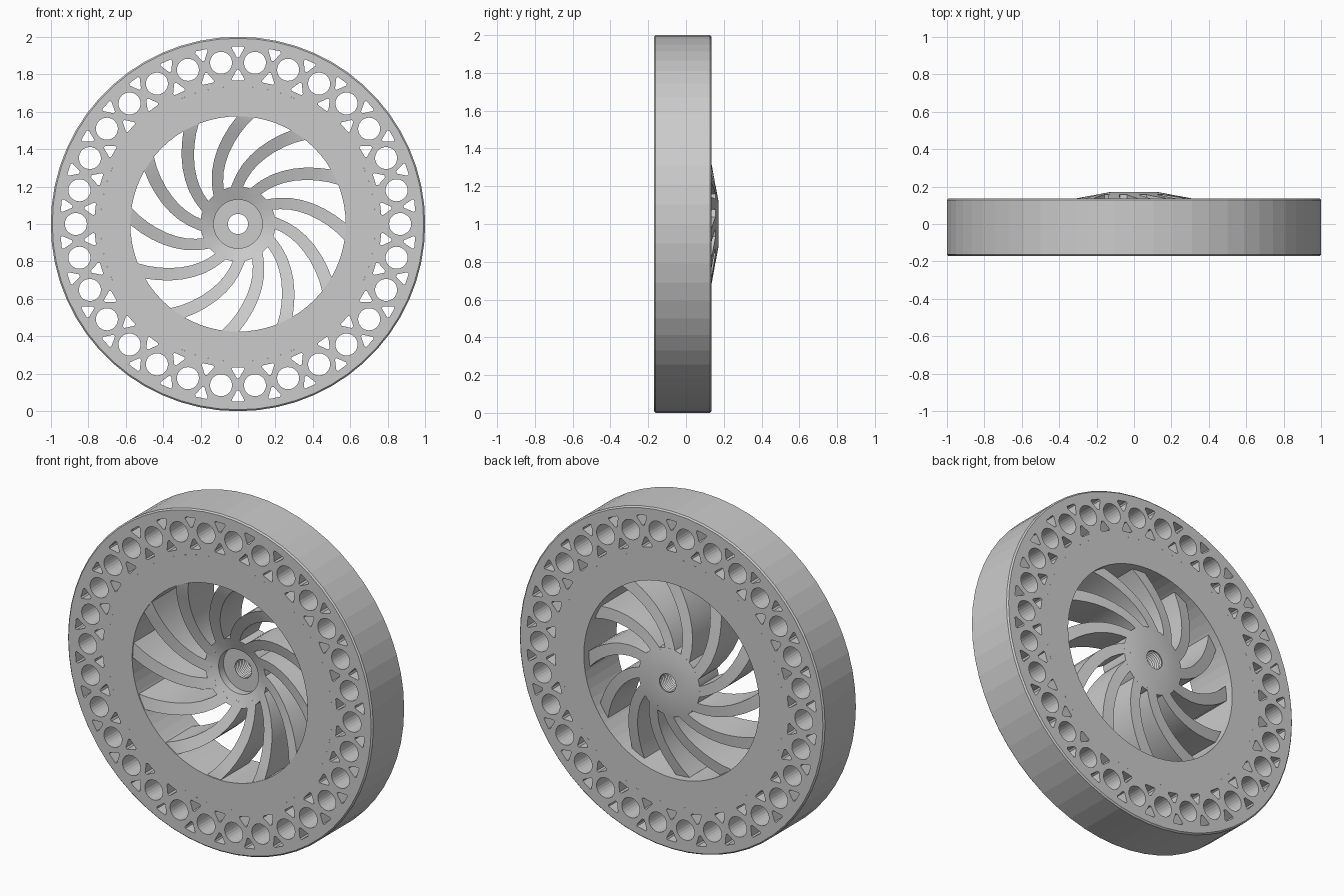
import bpy, bmesh
from math import sin, cos, radians, pi, tau, hypot, atan2
from mathutils import Vector

if "Cube" in bpy.data.objects:
    bpy.data.objects.remove(bpy.data.objects["Cube"])

FRONT, BACK = -0.17, 0.135


def finish(name, bm):
    bmesh.ops.recalc_face_normals(bm, faces=bm.faces)
    me = bpy.data.meshes.new(name)
    bm.to_mesh(me)
    bm.free()
    ob = bpy.data.objects.new(name, me)
    ob.location.z = 1
    bpy.context.collection.objects.link(ob)
    return ob


def smooth(ob, angle=30):
    bpy.ops.object.select_all(action='DESELECT')
    ob.select_set(True)
    bpy.context.view_layer.objects.active = ob
    bpy.ops.object.shade_smooth_by_angle(angle=radians(angle))


def lathe(name, profile, n):
    """Spin a closed (radius, y) profile round the axle."""
    bm = bmesh.new()
    rings = [[bm.verts.new((r * cos(tau * i / n), y, r * sin(tau * i / n)))
              for r, y in profile] for i in range(n)]
    m = len(profile)
    for i in range(n):
        a, b = rings[i], rings[(i + 1) % n]
        for j in range(m):
            k = (j + 1) % m
            bm.faces.new((a[j], a[k], b[k], b[j]))
    return finish(name, bm)


def prism(bm, pts, y0, y1):
    """Extrude an outline of (x, z) points; y0 and y1 are functions of radius."""
    f = [bm.verts.new((x, y0(hypot(x, z)), z)) for x, z in pts]
    b = [bm.verts.new((x, y1(hypot(x, z)), z)) for x, z in pts]
    n = len(pts)
    for i in range(n):
        j = (i + 1) % n
        bm.faces.new((f[i], f[j], b[j], b[i]))
    return f, b


# Tyre with a small edge bevel
c = 0.008
tyre = lathe("tyre", [(0.735, FRONT), (1 - c, FRONT), (1, FRONT + c),
                      (1, BACK - c), (1 - c, BACK), (0.735, BACK)], 60)

# Cutter: 30 round holes with blunt triangles between them
bm = bmesh.new()


def cut(pts):
    f, b = prism(bm, pts, lambda r: -0.4, lambda r: 0.4)
    bm.faces.new(f)
    bm.faces.new(b)


def turned(pts, a):
    # local (sideways, outward) to wheel (x, z)
    return [(v * cos(a) - u * sin(a), v * sin(a) + u * cos(a)) for u, v in pts]


circle = [(0.059 * cos(tau * i / 24), 0.866 + 0.059 * sin(tau * i / 24)) for i in range(24)]
outer_tri = [(-0.006, 0.890), (0.006, 0.890), (0.034, 0.940),
             (0.029, 0.949), (-0.029, 0.949), (-0.034, 0.940)]
inner_tri = [(-0.006, 0.824), (0.006, 0.824), (0.034, 0.775),
             (0.029, 0.766), (-0.029, 0.766), (-0.034, 0.775)]
for k in range(30):
    cut(turned(circle, radians(12 * k)))
    for tri in (outer_tri, inner_tri):
        cut(turned(tri, radians(12 * k + 6)))
cutter = finish("hole_cutter", bm)
cutter.hide_render = True
mod = tyre.modifiers.new("holes", 'BOOLEAN')
mod.object = cutter
mod.operation = 'DIFFERENCE'
mod.solver = 'EXACT'
bpy.context.view_layer.objects.active = tyre
bpy.ops.object.modifier_apply(modifier=mod.name)
bpy.data.objects.remove(cutter)

# Rim pressed inside the tyre
lathe("rim", [(0.575, FRONT), (0.735, FRONT), (0.735, BACK), (0.575, BACK)], 72)


# Dished front and back faces shared by hub and blades
def front_y(r):
    return max(FRONT + 0.003, -0.165 + (0.575 - r) * 0.38)


def back_y(r):
    return 0.172 - max(0, r - 0.12) * 0.185


# Hub with counterbore and threaded bore
thread = []
for i in range(8):
    y = 0.165 - i * 0.014
    thread += [(0.054, y), (0.064, y - 0.007)]
hub = lathe("hub", [(0.054, 0.172), (0.12, 0.172), (0.2, back_y(0.2)),
                    (0.2, front_y(0.2)), (0.13, front_y(0.13)),
                    (0.13, 0.05), (0.054, 0.05)] + thread[::-1], 48)
smooth(hub)

# Twelve curved blades sweeping from hub to rim
path = [(0.17, 39), (0.2, 35.5), (0.25, 30), (0.3, 25), (0.35, 20),
        (0.4, 15.2), (0.45, 10.6), (0.5, 6.2), (0.55, 2), (0.595, -1.8)]
bm = bmesh.new()
for k in range(12):
    mid = [Vector((r * cos(radians(a + 86 - 30 * k)), r * sin(radians(a + 86 - 30 * k))))
           for r, a in path]
    left, right = [], []
    last = len(mid) - 1
    for i, p in enumerate(mid):
        t = (mid[min(i + 1, last)] - mid[max(i - 1, 0)]).normalized()
        w = 0.029 + 0.006 * i / last
        side = Vector((-t.y, t.x)) * w
        left.append(tuple(p + side))
        right.append(tuple(p - side))
    f, b = prism(bm, left + right[::-1], front_y, back_y)
    n = len(f)
    for s in (f, b):
        for i in range(last):
            bm.faces.new((s[i], s[i + 1], s[n - 2 - i], s[n - 1 - i]))
blades = finish("blades", bm)
smooth(blades)
